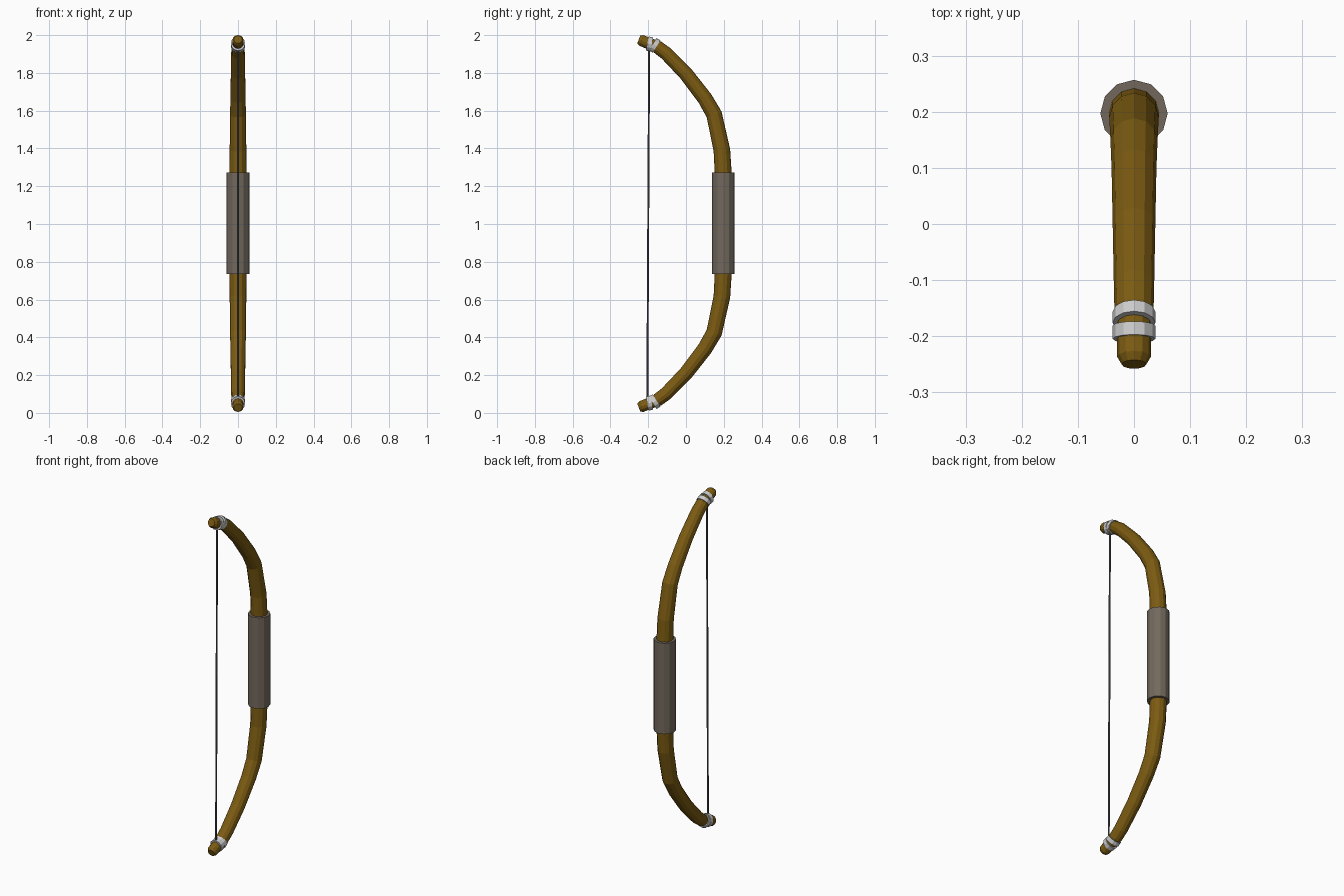
import bpy, bmesh, math
from mathutils import Vector

if "Cube" in bpy.data.objects:
    bpy.data.objects.remove(bpy.data.objects["Cube"])


def material(name, rgb):
    m = bpy.data.materials.new(name)
    m.diffuse_color = (*rgb, 1)
    m.use_nodes = True
    m.node_tree.nodes["Principled BSDF"].inputs["Base Color"].default_value = m.diffuse_color
    return m


WOOD = material("wood", (0.20, 0.105, 0.006))
LEATHER = material("leather", (0.17, 0.14, 0.11))
BINDING = material("binding", (0.75, 0.75, 0.75))
CORD = material("cord", (0.10, 0.10, 0.12))


def tube(name, stations, sides, mat):
    """Capped faceted tube in the x = 0 plane through (y, z, radius) stations."""
    bm = bmesh.new()
    pts = [Vector((0, y, z)) for y, z, r in stations]
    side = Vector((1, 0, 0))
    rings = []
    for i, p in enumerate(pts):
        a, b = pts[max(i - 1, 0)], pts[min(i + 1, len(pts) - 1)]
        d1 = (p - a).normalized()
        d2 = (b - p).normalized()
        up = (d1 + d2).normalized().cross(side)
        r = stations[i][2]
        rings.append([bm.verts.new(p + r * (math.cos(t) * side + math.sin(t) * up))
                      for t in (2 * math.pi * k / sides for k in range(sides))])
    for r0, r1 in zip(rings, rings[1:]):
        for k in range(sides):
            j = (k + 1) % sides
            bm.faces.new((r0[k], r0[j], r1[j], r1[k]))
    bm.faces.new(rings[0])
    bm.faces.new(rings[-1])
    bmesh.ops.recalc_face_normals(bm, faces=bm.faces)
    me = bpy.data.meshes.new(name)
    bm.to_mesh(me)
    bm.free()
    me.materials.append(mat)
    ob = bpy.data.objects.new(name, me)
    bpy.context.collection.objects.link(ob)
    return ob


def flip(stations):
    return [(y, 2.005 - z, r) for y, z, r in reversed(stations)]


# Bow stave: upper half from the grip to the rounded tip, mirrored for the lower half
upper = [(0.198, 1.25, 0.045), (0.190, 1.39, 0.044), (0.149, 1.58, 0.042),
         (0.100, 1.665, 0.040), (0.000, 1.795, 0.038), (-0.105, 1.903, 0.036),
         (-0.150, 1.936, 0.035), (-0.162, 1.942, 0.031),
         (-0.237, 1.972, 0.030), (-0.250, 1.977, 0.022)]
tube("bow_stave", flip(upper) + upper, 12, WOOD)

# Grip sleeve
tube("grip", [(0.197, 0.735, 0.06), (0.197, 1.272, 0.06)], 12, LEATHER)

# Two slightly skewed bindings at each tip
for label, (y, z), tilt in (("inner", (-0.166, 1.946), 33), ("outer", (-0.193, 1.953), 12)):
    dy = -0.012 * math.cos(math.radians(tilt))
    dz = 0.012 * math.sin(math.radians(tilt))
    band = [(y - dy, z - dz, 0.038), (y + dy, z + dz, 0.038)]
    tube("upper_binding_" + label, band, 12, BINDING)
    tube("lower_binding_" + label, flip(band), 12, BINDING)

# Bowstring
tube("bowstring", [(-0.205, 0.06, 0.005), (-0.195, 1.945, 0.005)], 8, CORD)
